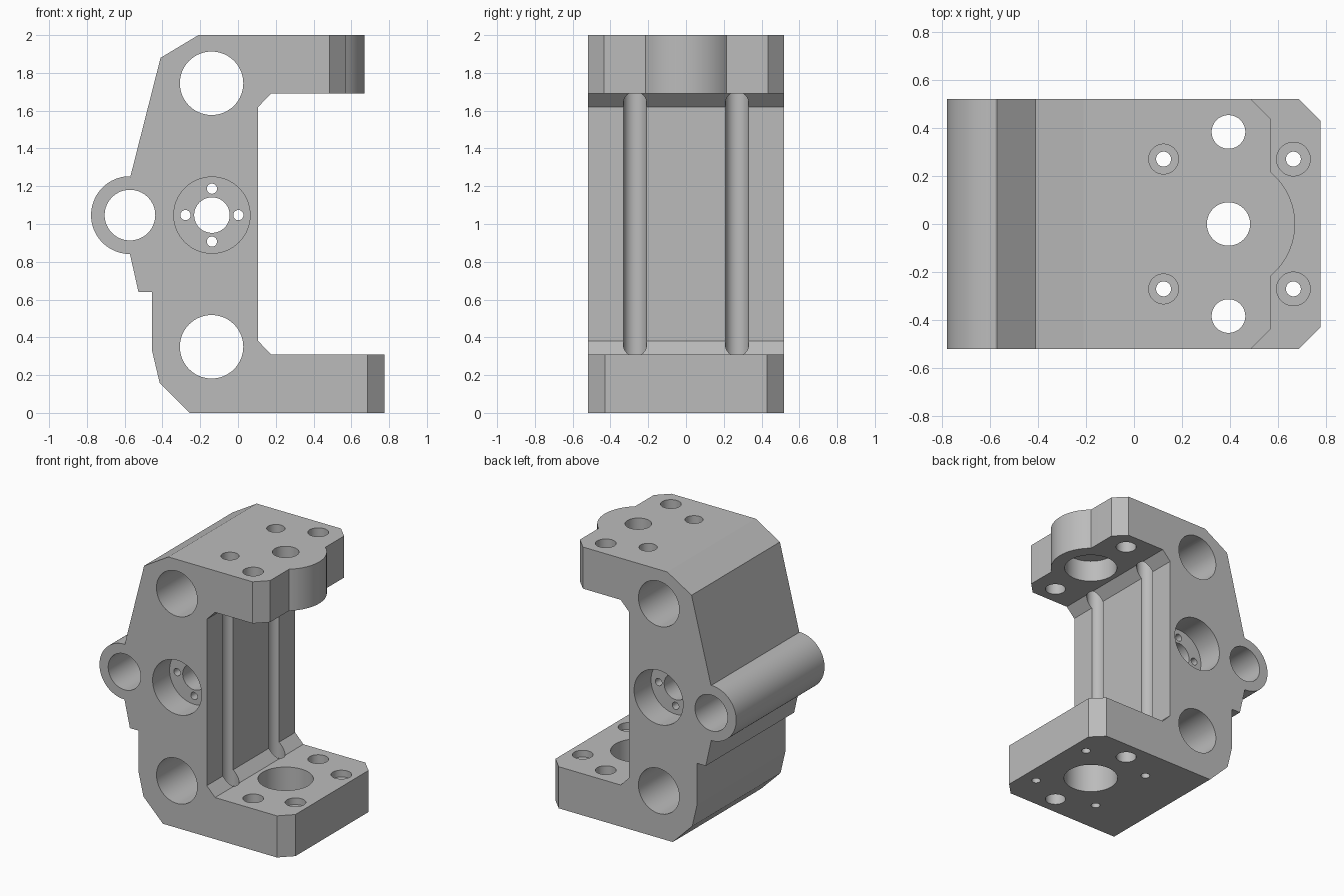
import bpy, bmesh, math
from mathutils import Vector, Matrix

cube = bpy.data.objects.get("Cube")
if cube:
    bpy.data.objects.remove(cube, do_unlink=True)

metal = bpy.data.materials.new("plain grey metal")
metal.use_nodes = True
grey = (0.5, 0.5, 0.5, 1)
metal.diffuse_color = grey
metal.node_tree.nodes["Principled BSDF"].inputs["Base Color"].default_value = grey

HALF = 0.52     # half width of the bracket
SEGMENTS = 64


def add_object(name, bm):
    bmesh.ops.recalc_face_normals(bm, faces=bm.faces)
    mesh = bpy.data.meshes.new(name)
    bm.to_mesh(mesh)
    bm.free()
    mesh.materials.append(metal)
    obj = bpy.data.objects.new(name, mesh)
    bpy.context.collection.objects.link(obj)
    return obj


def prism(name, points, offset):
    """Extrude a closed outline of 3D points along an offset."""
    bm = bmesh.new()
    face = bm.faces.new([bm.verts.new(p) for p in points])
    out = bmesh.ops.extrude_face_region(bm, geom=[face])
    moved = [v for v in out["geom"] if isinstance(v, bmesh.types.BMVert)]
    bmesh.ops.translate(bm, verts=moved, vec=offset)
    return add_object(name, bm)


def arc(cx, cy, r, start, end, steps):
    angles = [math.radians(start + (end - start) * i / steps) for i in range(steps + 1)]
    return [(cx + r * math.cos(a), cy + r * math.sin(a)) for a in angles]


cutters = []


def drill(start, end, r):
    """Cylindrical cutter between two points."""
    a, b = Vector(start), Vector(end)
    axis = b - a
    turn = axis.to_track_quat("Z", "Y").to_matrix().to_4x4()
    bm = bmesh.new()
    bmesh.ops.create_cone(bm, cap_ends=True, segments=SEGMENTS, radius1=r, radius2=r,
                          depth=axis.length, matrix=Matrix.Translation((a + b) / 2) @ turn)
    cutters.append(add_object("hole_cutter", bm))


def drill_y(x, z, r, y0=-0.6, y1=0.6):
    drill((x, y0, z), (x, y1, z), r)


def drill_z(x, y, r, z0, z1):
    drill((x, y, z0), (x, y, z1), r)


# C-shaped body with the round pivot boss on its back
profile = [(-0.255, 0), (0.775, 0), (0.775, 0.31), (0.175, 0.31), (0.107, 0.38),
           (0.107, 1.62), (0.175, 1.69), (0.72, 1.69), (0.72, 2), (-0.21, 2),
           (-0.41, 1.88), (-0.57, 1.25)]
profile += arc(-0.572, 1.047, 0.206, 92, 270, 34)
profile += [(-0.527, 0.64), (-0.455, 0.64), (-0.455, 0.33), (-0.415, 0.16)]
body = prism("bracket_body", [(x, -HALF, z) for x, z in profile], (0, 2 * HALF, 0))

# Upper arm end: chamfered corners and rounded nose
nose = [(0.40, 0.605), (0.57, 0.435), (0.57, 0.215)]
nose += arc(0.39, 0, 0.28, 50, -50, 24)
nose += [(0.57, -0.215), (0.57, -0.435), (0.40, -0.605), (0.9, -0.605), (0.9, 0.605)]
cutters.append(prism("nose_cutter", [(x, y, 1.5) for x, y in nose], (0, 0, 0.6)))

# Lower arm corner chamfers
for s in (-1, 1):
    corner = [(0.605, s * 0.6, -0.1), (0.9, s * 0.305, -0.1), (0.9, s * 0.6, -0.1)]
    cutters.append(prism("corner_cutter", corner, (0, 0, 0.6)))

# Cross bores through the body and boss
drill_y(-0.14, 1.745, 0.168)
drill_y(-0.14, 0.35, 0.168)
drill_y(-0.572, 1.047, 0.134)

# Recessed hub with centre hole and four bolt holes
for s in (-1, 1):
    drill_y(-0.138, 1.047, 0.202, s * 0.6, s * 0.32)
drill_y(-0.138, 1.047, 0.094)
for dx, dz in ((0.14, 0), (-0.14, 0), (0, 0.14), (0, -0.14)):
    drill_y(-0.138 + dx, 1.047 + dz, 0.027)

# Centre bores of the two arms
drill_z(0.393, 0, 0.09, 1.5, 2.1)
drill_z(0.393, 0, 0.182, 1.5, 1.85)
drill_z(0.393, 0, 0.187, -0.1, 0.5)

# Paired arm holes, column grooves and counterbored bolt holes
for s in (-1, 1):
    drill_z(0.393, s * 0.383, 0.07, 1.5, 2.1)
    drill_z(0.393, s * 0.383, 0.07, -0.1, 0.5)
    drill_z(0.123, s * 0.27, 0.062, 0.26, 2.1)
    drill_z(0.123, s * 0.27, 0.031, -0.1, 0.4)
    drill_z(0.663, s * 0.27, 0.07, 0.26, 0.5)
    drill_z(0.663, s * 0.27, 0.031, -0.1, 0.4)

# Cut everything from the body, then drop the cutters
bpy.ops.object.select_all(action="DESELECT")
bpy.context.view_layer.objects.active = body
body.select_set(True)
for cutter in cutters:
    cutter.hide_render = True
    mod = body.modifiers.new("cut", "BOOLEAN")
    mod.operation = "DIFFERENCE"
    mod.solver = "EXACT"
    mod.object = cutter
    bpy.ops.object.modifier_apply(modifier=mod.name)
for cutter in cutters:
    bpy.data.objects.remove(cutter, do_unlink=True)

bpy.ops.object.shade_smooth_by_angle(angle=math.radians(10))
